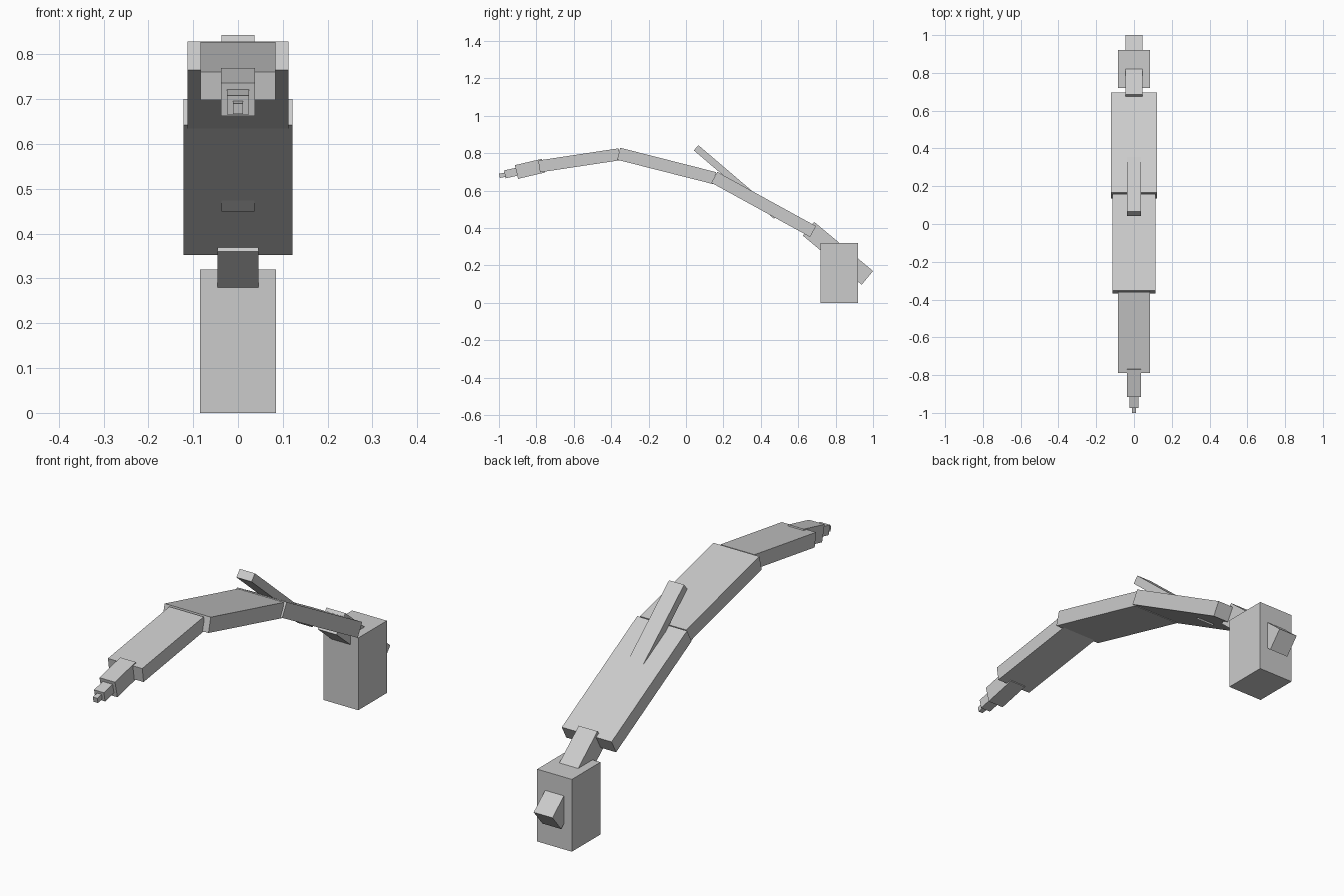
import bpy
from math import atan2, hypot, sin, cos

default = bpy.data.objects.get("Cube")
if default:
    bpy.data.objects.remove(default, do_unlink=True)

# One plain grey for the whole model
grey = bpy.data.materials.new("light grey")
grey.use_nodes = True
colour = (0.6, 0.6, 0.6, 1)
grey.diffuse_color = colour
grey.node_tree.nodes["Principled BSDF"].inputs["Base Color"].default_value = colour


def slab(name, front, back, thick, half_width):
    """Box whose top edge runs from front to back, each given as (y, z)."""
    dy, dz = back[0] - front[0], back[1] - front[1]
    angle = atan2(dz, dy)
    y = (front[0] + back[0]) / 2 + sin(angle) * thick / 2
    z = (front[1] + back[1]) / 2 - cos(angle) * thick / 2
    bpy.ops.mesh.primitive_cube_add(size=1, location=(0, y, z), rotation=(angle, 0, 0))
    ob = bpy.context.object
    ob.name = name
    ob.scale = (2 * half_width, hypot(dy, dz), thick)
    ob.data.materials.append(grey)
    return ob


# Upright block and the bar passing through it
slab("end_block", (0.72, 0.32), (0.92, 0.32), 0.32, 0.085)
slab("neck_bar", (0.685, 0.433), (1.0, 0.17), 0.095, 0.046)

# Arched body
slab("rear_body", (0.167, 0.70), (0.695, 0.41), 0.066, 0.122)
slab("middle_body", (-0.352, 0.829), (0.16, 0.699), 0.066, 0.113)
slab("front_body", (-0.79, 0.761), (-0.36, 0.826), 0.064, 0.084)

# Raised fin on the back
slab("back_fin", (0.066, 0.843), (0.494, 0.478), 0.037, 0.037)

# Tapering tail
slab("tail_base", (-0.915, 0.736), (-0.77, 0.77), 0.075, 0.038)
slab("tail_middle", (-0.973, 0.708), (-0.90, 0.724), 0.043, 0.024)
slab("tail_tip", (-1.0, 0.69), (-0.96, 0.698), 0.023, 0.011)
